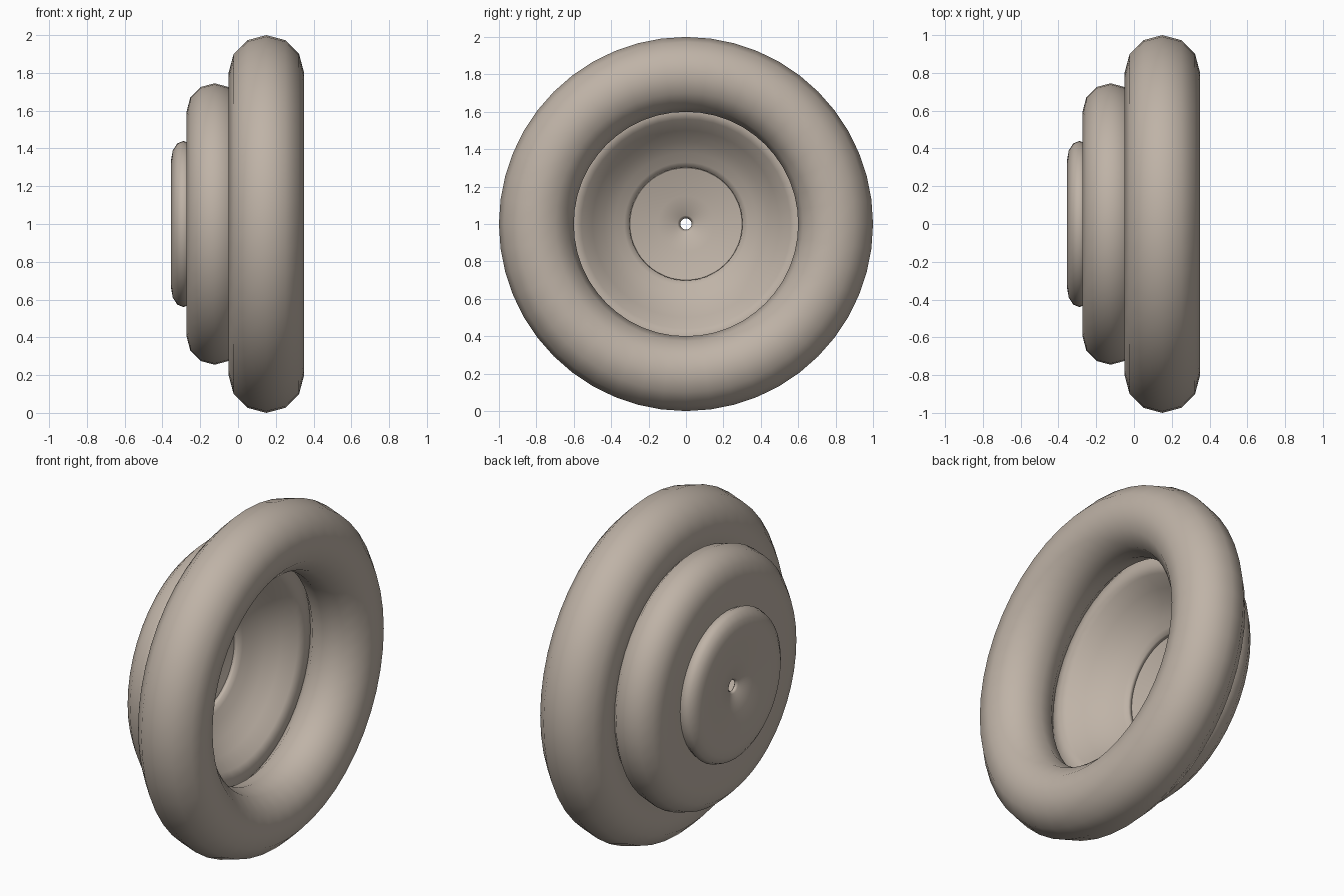
import bpy, bmesh, math

if "Cube" in bpy.data.objects:
    bpy.data.objects.remove(bpy.data.objects["Cube"])

mat = bpy.data.materials.new("warm_grey_tan")
mat.diffuse_color = (0.52, 0.45, 0.385, 1)
mat.use_nodes = True
mat.node_tree.nodes["Principled BSDF"].inputs["Base Color"].default_value = mat.diffuse_color


def arc(cx, radius, rx, rr, start, end, step=30):
    """Profile points (x, r); angle 0 points outward, 90 points to +x."""
    return [(cx + rx * math.sin(math.radians(a)), radius + rr * math.cos(math.radians(a)))
            for a in range(start, end + 1, step)]


def ring(name, profile, segments=48):
    """Spin a closed (x, r) profile around the x axis at height 1."""
    bm = bmesh.new()
    loops = []
    for i in range(segments):
        t = 2 * math.pi * i / segments
        loops.append([bm.verts.new((x, r * math.sin(t), 1 + r * math.cos(t))) for x, r in profile])
    n = len(profile)
    for i in range(segments):
        a, b = loops[i], loops[(i + 1) % segments]
        for j in range(n):
            k = (j + 1) % n
            bm.faces.new((a[j], a[k], b[k], b[j]))
    bmesh.ops.recalc_face_normals(bm, faces=bm.faces)
    for f in bm.faces:
        f.smooth = True
    me = bpy.data.meshes.new(name)
    bm.to_mesh(me)
    bm.free()
    me.materials.append(mat)
    ob = bpy.data.objects.new(name, me)
    bpy.context.collection.objects.link(ob)
    return ob


# large round ring
ring("outer_ring", arc(0.15, 0.8, 0.2, 0.2, 0, 330))

# middle ring: round outside, concave bowl inside down to a lip
ring("middle_ring", arc(-0.124, 0.597, 0.148, 0.148, -90, 90) + [
    (0.0, 0.56), (-0.07, 0.50), (-0.13, 0.44), (-0.175, 0.38),
    (-0.20, 0.33), (-0.215, 0.305), (-0.235, 0.30), (-0.262, 0.42)])

# small cap: rounded rim tapering to a tiny centre hole
ring("centre_cap", arc(-0.289, 0.34, 0.065, 0.1, -90, 90) + [
    (-0.24, 0.29), (-0.268, 0.15), (-0.285, 0.045), (-0.297, 0.03),
    (-0.310, 0.045), (-0.332, 0.15), (-0.349, 0.27)])
